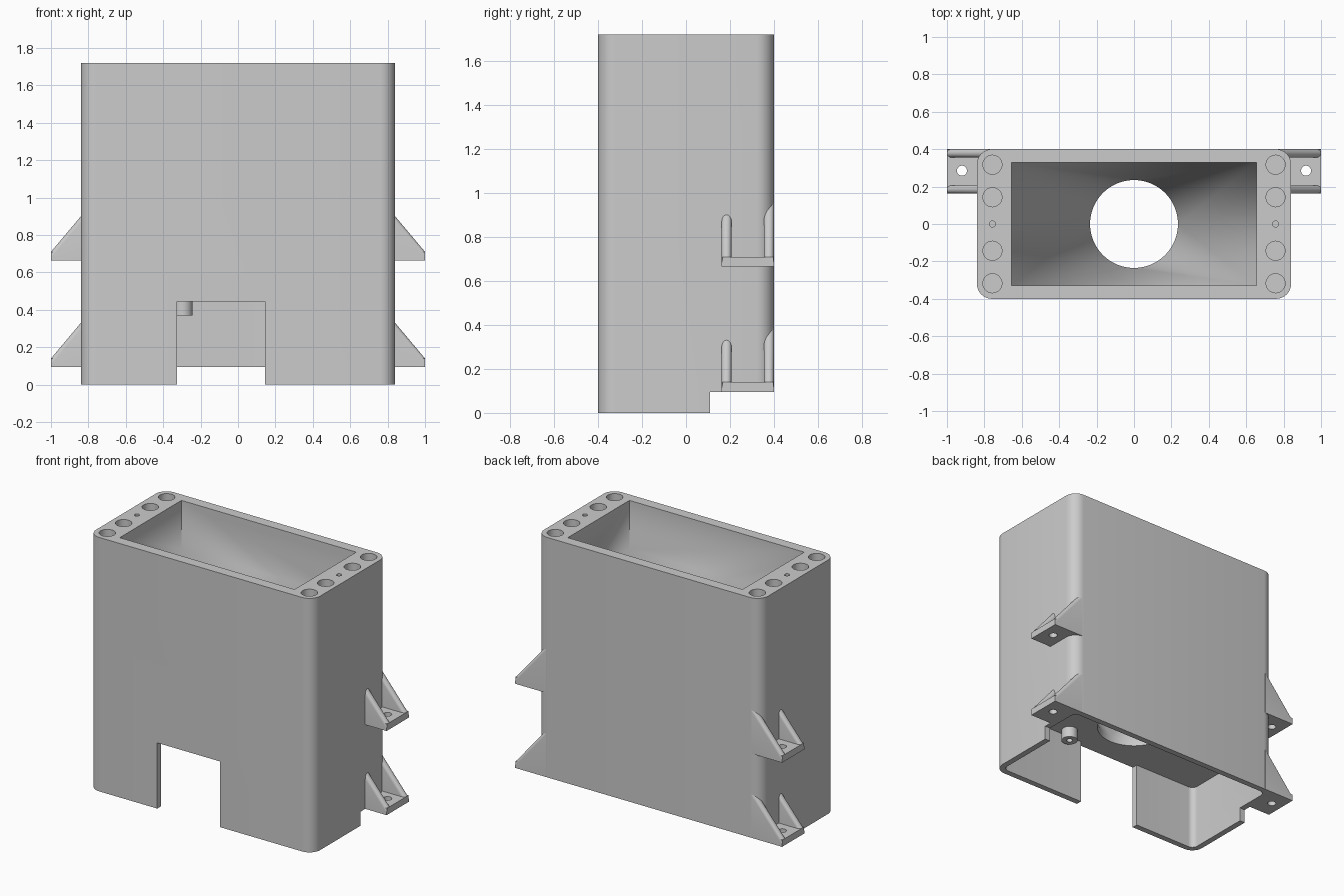
import bpy, bmesh
from math import cos, sin, pi
from mathutils import Vector

if "Cube" in bpy.data.objects:
    bpy.data.objects.remove(bpy.data.objects["Cube"], do_unlink=True)

grey = bpy.data.materials.new("plain_grey")
grey.use_nodes = True
COLOUR = (0.6, 0.6, 0.6, 1)
grey.diffuse_color = COLOUR
grey.node_tree.nodes["Principled BSDF"].inputs["Base Color"].default_value = COLOUR


def finish(bm, name):
    bmesh.ops.recalc_face_normals(bm, faces=bm.faces)
    mesh = bpy.data.meshes.new(name)
    bm.to_mesh(mesh)
    bm.free()
    mesh.materials.append(grey)
    obj = bpy.data.objects.new(name, mesh)
    bpy.context.collection.objects.link(obj)
    return obj


def prism(name, points, direction):
    """Extrude a closed outline along a direction."""
    bm = bmesh.new()
    face = bm.faces.new([bm.verts.new(p) for p in points])
    out = bmesh.ops.extrude_face_region(bm, geom=[face])
    moved = [v for v in out["geom"] if isinstance(v, bmesh.types.BMVert)]
    bmesh.ops.translate(bm, verts=moved, vec=direction)
    return finish(bm, name)


def box(name, x0, x1, y0, y1, z0, z1):
    return prism(name, [(x0, y0, z0), (x1, y0, z0), (x1, y1, z0), (x0, y1, z0)], (0, 0, z1 - z0))


def rounded_box(name, hx, hy, r, z0, z1, steps=8):
    pts = []
    for k, (sx, sy) in enumerate([(1, 1), (-1, 1), (-1, -1), (1, -1)]):
        for i in range(steps + 1):
            a = (k + i / steps) * pi / 2
            pts.append((sx * (hx - r) + r * cos(a), sy * (hy - r) + r * sin(a), z0))
    return prism(name, pts, (0, 0, z1 - z0))


def cylinder(name, x, y, r, z0, z1, n=32):
    ring = [(x + r * cos(2 * pi * i / n), y + r * sin(2 * pi * i / n), z0) for i in range(n)]
    return prism(name, ring, (0, 0, z1 - z0))


def cut(obj, cutter):
    mod = obj.modifiers.new("cut", "BOOLEAN")
    mod.operation = "DIFFERENCE"
    mod.solver = "EXACT"
    mod.object = cutter
    bpy.context.view_layer.update()
    graph = bpy.context.evaluated_depsgraph_get()
    mesh = bpy.data.meshes.new_from_object(obj.evaluated_get(graph))
    obj.modifiers.clear()
    obj.data = mesh
    bpy.data.objects.remove(cutter, do_unlink=True)


def funnel_cutter(hx, hy, r, n=64):
    """Straight rectangular mouth that blends into a round outlet."""
    bm = bmesh.new()
    corners = [(1, 1), (-1, 1), (-1, -1), (1, -1)]
    top, mid = [[bm.verts.new((sx * hx, sy * hy, z)) for sx, sy in corners] for z in (1.8, 1.39)]
    ring, low = [[bm.verts.new((r * cos(2 * pi * i / n), r * sin(2 * pi * i / n), z))
                  for i in range(n)] for z in (0.49, 0.4)]
    bm.faces.new(top)
    bm.faces.new(low)
    q = n // 4
    for k in range(4):
        bm.faces.new([top[k], top[k - 1], mid[k - 1], mid[k]])
        bm.faces.new([mid[k], mid[k - 1], ring[k * q]])
    for i in range(n):
        j = (i + 1) % n
        bm.faces.new([mid[i // q], ring[i], ring[j]])
        bm.faces.new([ring[i], ring[j], low[j], low[i]])
    return finish(bm, "funnel_cutter")


# Housing with funnel, hollow base, front doorway and raised back edge
housing = rounded_box("housing", 0.84, 0.4, 0.08, 0, 1.72)
cut(housing, rounded_box("base_cutter", 0.8, 0.36, 0.04, -0.1, 0.445))
cut(housing, funnel_cutter(0.655, 0.33, 0.235))
cut(housing, box("doorway_cutter", -0.325, 0.145, -0.5, -0.3, -0.1, 0.445))
cut(housing, box("back_edge_cutter", -1, 1, 0.11, 0.5, -0.1, 0.095))

# Round sockets and pin holes in the top rim
for side in (-1, 1):
    for y in (-0.317, -0.143, 0.143, 0.317):
        cut(housing, cylinder("socket_cutter", side * 0.757, y, 0.051, 1.66, 1.8))
    cut(housing, cylinder("pin_cutter", side * 0.757, 0, 0.016, 1.66, 1.8, 16))
parts = [housing]

# Screw posts under the funnel floor
for side in (-1, 1):
    post = cylinder("screw_post", side * 0.295, -side * 0.295, 0.052, 0.37, 0.46)
    cut(post, cylinder("screw_cutter", side * 0.295, -side * 0.295, 0.02, 0.3, 0.44, 16))
    parts.append(post)


def rib(side, y, z, inner):
    """Triangular gusset with a rounded sloping edge."""
    tip, slope = z + 0.045, 1.19
    pts = [(inner, z), (1, z), (1, tip), (inner, tip + (1 - inner) * slope)]
    obj = prism("bracket_rib", [(side * x, y, h) for x, h in pts], (0, 0.045, 0))
    bm = bmesh.new()
    bm.from_mesh(obj.data)
    sloped = []
    for e in bm.edges:
        d = e.verts[0].co - e.verts[1].co
        if abs(d.x) > 0.01 and abs(d.z) > 0.01:
            sloped.append(e)
    bmesh.ops.bevel(bm, geom=sloped, offset=0.021, segments=5, profile=0.5, affect="EDGES")
    bm.to_mesh(obj.data)
    bm.free()
    return obj


# Mounting brackets: drilled plate between two ribs
for side in (-1, 1):
    for z in (0.095, 0.665):
        x0, x1 = sorted((side * 0.82, side * 1.0))
        plate = box("bracket_plate", x0, x1, 0.165, 0.398, z, z + 0.045)
        cut(plate, cylinder("bolt_cutter", side * 0.92, 0.285, 0.027, z - 0.1, z + 0.1))
        parts += [plate, rib(side, 0.162, z, 0.82), rib(side, 0.355, z, 0.77)]

# Smooth the rounded surfaces, keep edges sharp
bpy.ops.object.select_all(action="DESELECT")
for obj in parts:
    obj.select_set(True)
bpy.context.view_layer.objects.active = housing
bpy.ops.object.shade_smooth_by_angle(angle=pi / 6)
